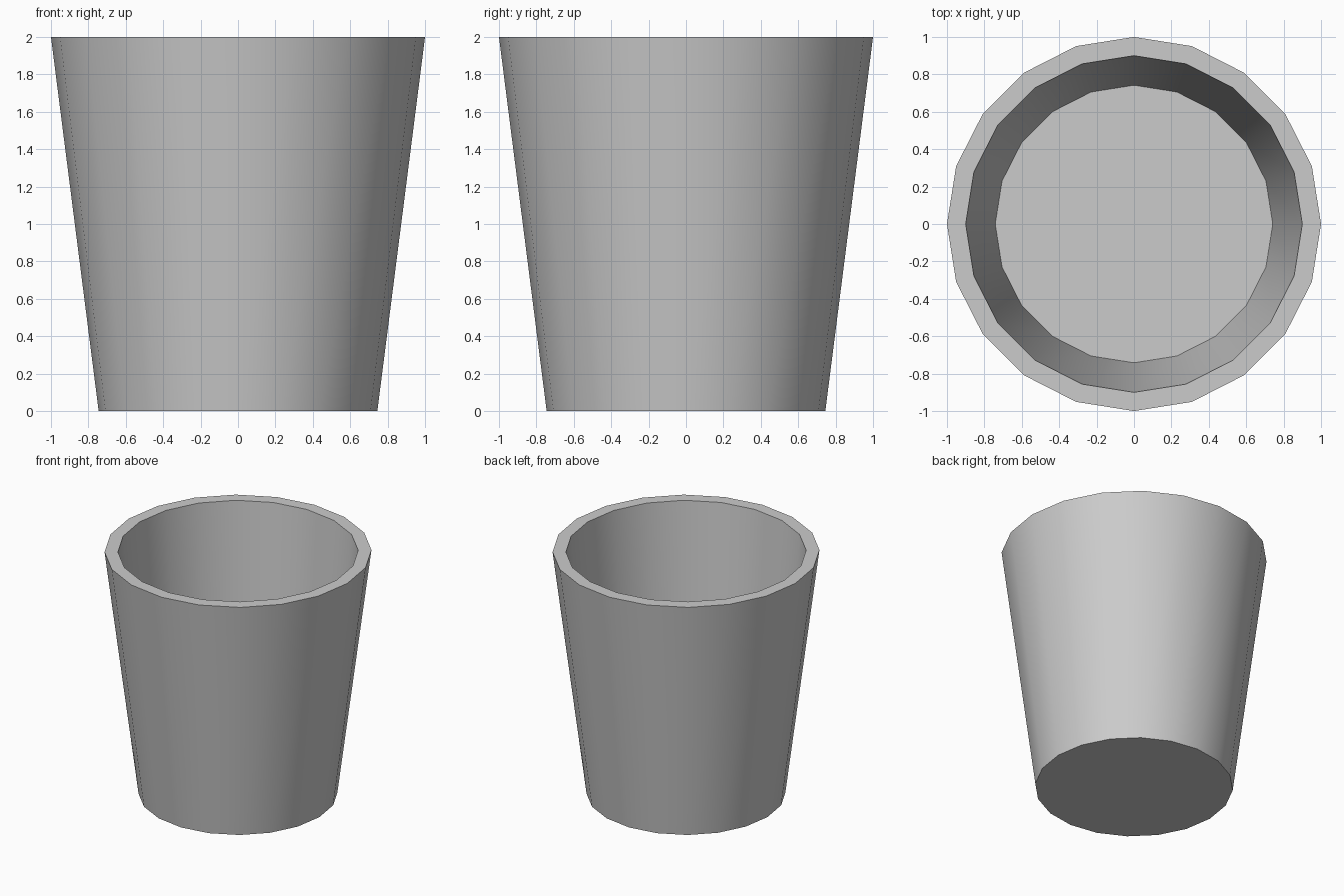
import bpy, bmesh, math

if "Cube" in bpy.data.objects:
    bpy.data.objects.remove(bpy.data.objects["Cube"])

SIDES = 20
# profile (radius, height): outer base, outer rim, inner rim, inner floor
PROFILE = [(0.745, 0.0), (1.0, 2.0), (0.9, 2.0), (0.742, 0.05)]

bm = bmesh.new()
rings = []
for r, z in PROFILE:
    rings.append([bm.verts.new((r * math.cos(2 * math.pi * i / SIDES),
                                r * math.sin(2 * math.pi * i / SIDES), z))
                  for i in range(SIDES)])

# outer wall, rim and inner wall
for a, b in zip(rings, rings[1:]):
    for i in range(SIDES):
        j = (i + 1) % SIDES
        bm.faces.new((a[i], a[j], b[j], b[i]))

# underside and inside floor
bm.faces.new(rings[0][::-1])
bm.faces.new(rings[-1])
bmesh.ops.recalc_face_normals(bm, faces=bm.faces[:])

mesh = bpy.data.meshes.new("cup")
bm.to_mesh(mesh)
bm.free()
cup = bpy.data.objects.new("cup", mesh)
bpy.context.collection.objects.link(cup)

# smooth walls, crisp rim and base
bpy.context.view_layer.objects.active = cup
cup.select_set(True)
bpy.ops.object.shade_smooth_by_angle(angle=math.radians(30))
